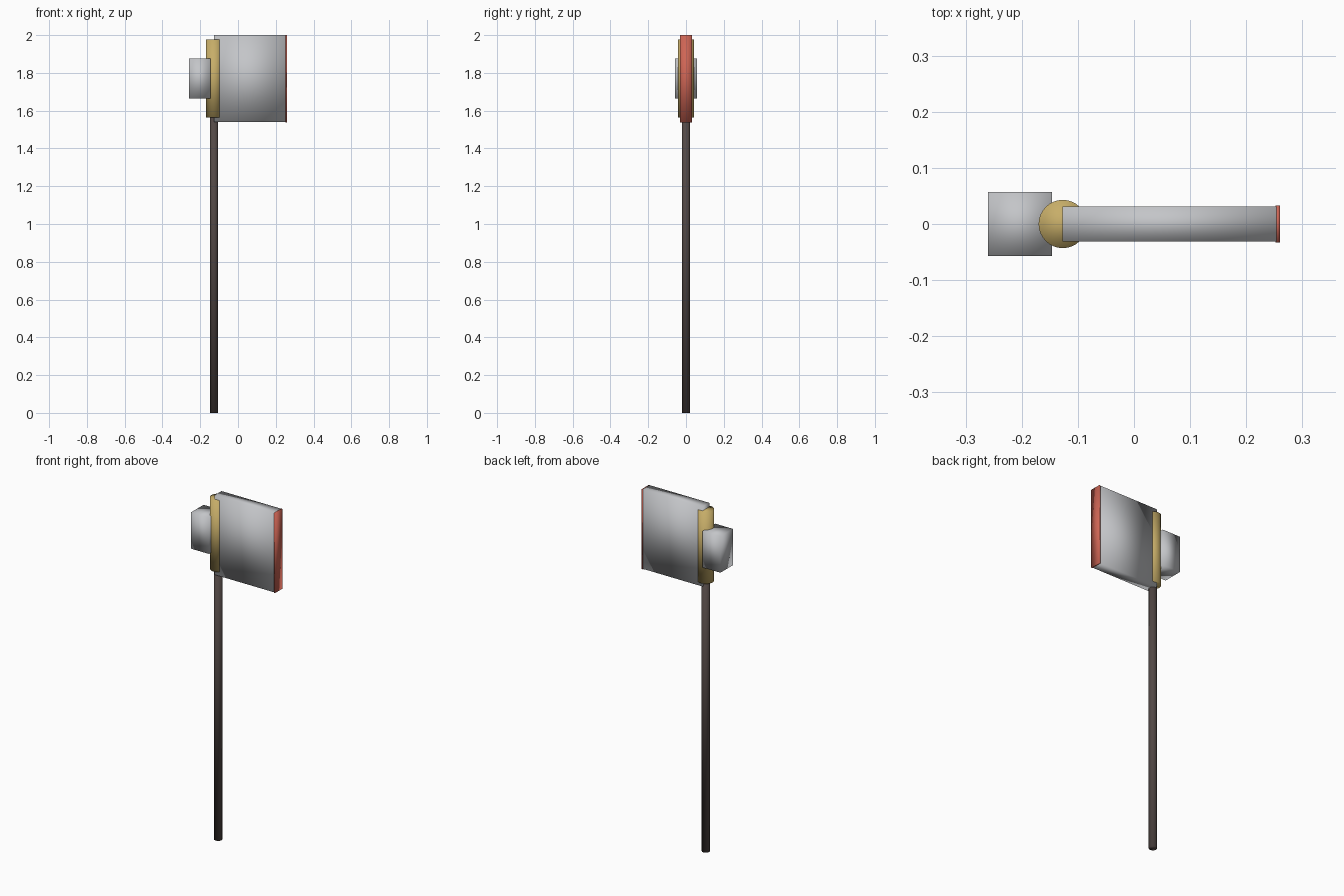
import bpy

if "Cube" in bpy.data.objects:
    bpy.data.objects.remove(bpy.data.objects["Cube"])

def material(name, rgb):
    m = bpy.data.materials.new(name)
    m.diffuse_color = (*rgb, 1)
    m.use_nodes = True
    m.node_tree.nodes["Principled BSDF"].inputs["Base Color"].default_value = m.diffuse_color
    return m

steel = material("steel_grey", (0.55, 0.56, 0.58))
gold = material("brass_gold", (0.57, 0.42, 0.14))
red = material("edge_red", (0.62, 0.13, 0.09))
wood = material("dark_wood", (0.085, 0.065, 0.06))

def finish(name, mat):
    ob = bpy.context.object
    ob.name = name
    ob.data.materials.append(mat)
    bpy.ops.object.transform_apply(location=False, rotation=False, scale=True)
    bpy.ops.object.shade_smooth()  # soft shading across all edges
    return ob

def box(name, x, y, z, mat):
    """Box from (min, max) ranges in x and z, half depth y."""
    bpy.ops.mesh.primitive_cube_add(size=1, location=(sum(x) / 2, 0, sum(z) / 2))
    bpy.context.object.scale = (x[1] - x[0], 2 * y, z[1] - z[0])
    return finish(name, mat)

def rod(name, x, radius, z, mat):
    bpy.ops.mesh.primitive_cylinder_add(vertices=32, radius=radius,
                                        depth=z[1] - z[0], location=(x, 0, sum(z) / 2))
    return finish(name, mat)

AXIS = -0.127
# long shaft and the collar around its top
rod("handle", AXIS, 0.022, (0, 1.90), wood)
rod("collar", AXIS, 0.043, (1.563, 1.977), gold)
# slab blade with its thin coloured edge
box("blade", (AXIS, 0.254), 0.031, (1.54, 2.0), steel)
box("cutting_edge", (0.252, 0.26), 0.033, (1.538, 2.0), red)
# hammer block on the back
box("poll", (-0.26, -0.146), 0.057, (1.665, 1.875), steel)
